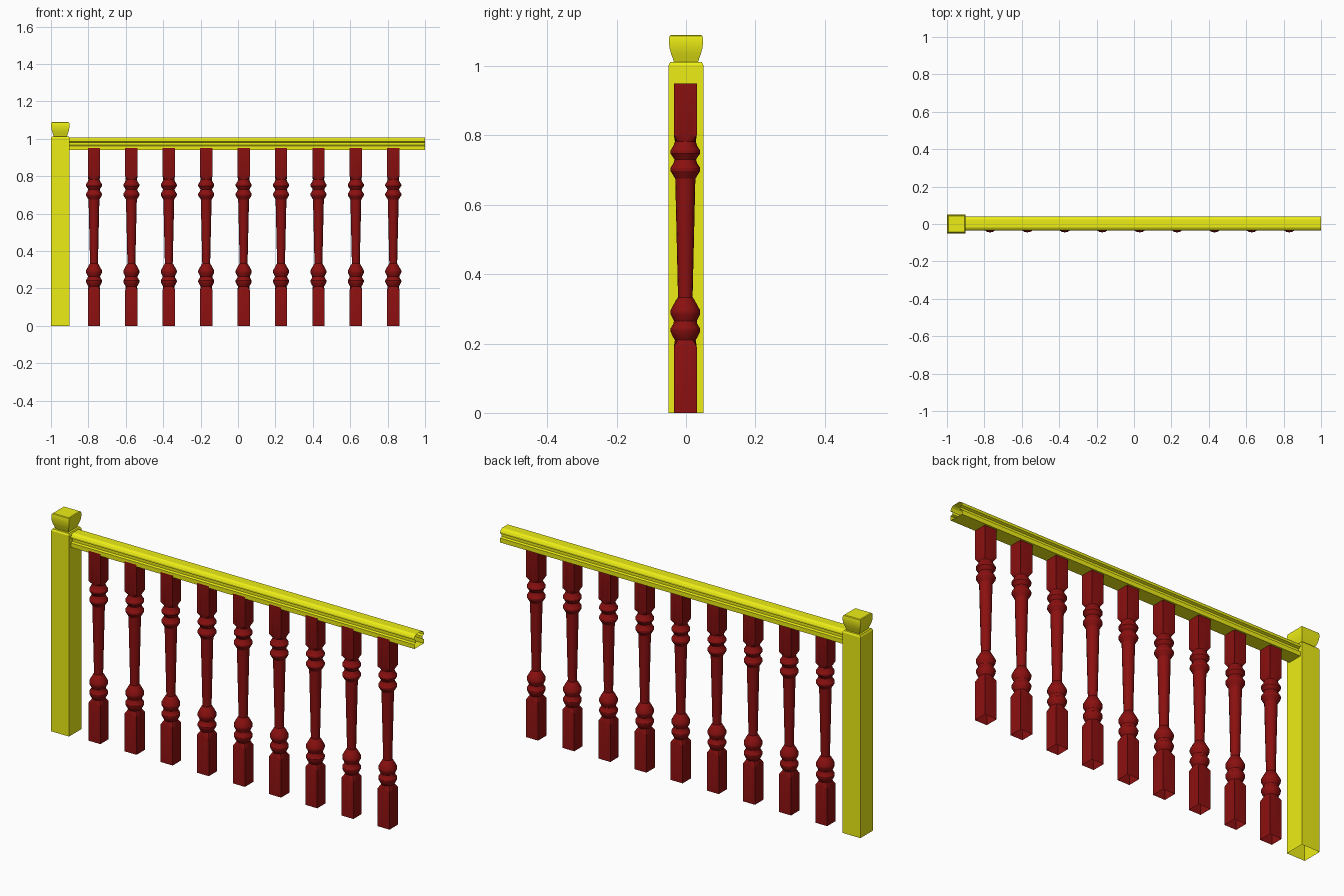
import bpy, bmesh
from math import cos, sin, pi, sqrt, radians

if "Cube" in bpy.data.objects:
    bpy.data.objects.remove(bpy.data.objects["Cube"])


def material(name, color):
    m = bpy.data.materials.new(name)
    m.diffuse_color = color
    m.use_nodes = True
    m.node_tree.nodes["Principled BSDF"].inputs["Base Color"].default_value = m.diffuse_color
    return m


YELLOW = material("yellow_paint", (0.85, 0.85, 0.008, 1))
RED = material("dark_red_paint", (0.26, 0.005, 0.005, 1))


def square(h, z, n):
    # n points on a square outline of half width h (n = 4 gives corners only)
    pts = []
    for i in range(n):
        a = pi / 4 + 2 * pi * i / n
        r = h / max(abs(cos(a)), abs(sin(a)))
        pts.append((r * cos(a), r * sin(a), z))
    return pts


def circle(r, z, n):
    return [(r * cos(pi / 4 + 2 * pi * i / n), r * sin(pi / 4 + 2 * pi * i / n), z)
            for i in range(n)]


def loft(name, rings, mat, cap_end=False):
    # Skin a list of equal-length closed rings
    bm = bmesh.new()
    rows = [[bm.verts.new(p) for p in ring] for ring in rings]
    n = len(rings[0])
    for a, b in zip(rows, rows[1:]):
        for i in range(n):
            j = (i + 1) % n
            bm.faces.new((a[i], a[j], b[j], b[i]))
    if cap_end:
        bm.faces.new(rows[-1])
    bmesh.ops.recalc_face_normals(bm, faces=bm.faces)
    me = bpy.data.meshes.new(name)
    bm.to_mesh(me)
    bm.free()
    me.materials.append(mat)
    ob = bpy.data.objects.new(name, me)
    bpy.context.collection.objects.link(ob)
    bpy.ops.object.select_all(action='DESELECT')
    bpy.context.view_layer.objects.active = ob
    ob.select_set(True)
    bpy.ops.object.shade_smooth_by_angle(angle=radians(28))
    return ob


# Newel post, open underneath, with a chamfered shoulder
post = loft("newel_post", [square(h, z, 4) for h, z in
            [(.05, 0), (.05, 1.003), (.045, 1.012)]], YELLOW, True)
post.location.x = -0.95

# Post cap, flaring up from a narrow neck
cap = loft("post_cap", [square(h, z, 4) for h, z in
           [(.035, 1.012), (.038, 1.022), (.043, 1.035), (.047, 1.05),
            (.049, 1.065), (.049, 1.08), (.047, 1.087), (.043, 1.09)]], YELLOW, True)
cap.location.x = -0.95

# Handrail: mirrored hollow cross-section with a side groove, open ends
half = [(.037, .94), (.037, .962), (.026, .966), (.026, .98), (.037, .985),
        (.037, .993), (.032, 1.002), (.022, 1.008)]
section = half + [(-y, z) for y, z in reversed(half)]
loft("handrail", [[(x, y + .003, z) for y, z in section] for x in (-0.9, 1.0)], YELLOW)

# Turned baluster: square blocks at the ends, lathe profile between
N = 16
turning = [(.030, .21), (.036, .22), (.043, .235), (.043, .243), (.034, .257),
           (.033, .265), (.043, .285), (.043, .295), (.034, .312), (.025, .328),
           (.021, .333), (.029, .675), (.034, .683), (.043, .698), (.043, .706),
           (.034, .72), (.031, .73), (.036, .738), (.043, .748), (.043, .756),
           (.034, .77), (.030, .782)]
rings = ([square(.033, 0, N), square(.033, .19, N)]
         + [circle(r, z, N) for r, z in turning]
         + [square(.033, .80, N), square(.033, .95, N)])
first = loft("baluster_1", rings, RED)
first.location = (-0.77, -0.002, 0)
for i in range(1, 9):
    ob = bpy.data.objects.new(f"baluster_{i + 1}", first.data)
    ob.location = (-0.77 + 0.2 * i, -0.002, 0)
    bpy.context.collection.objects.link(ob)
